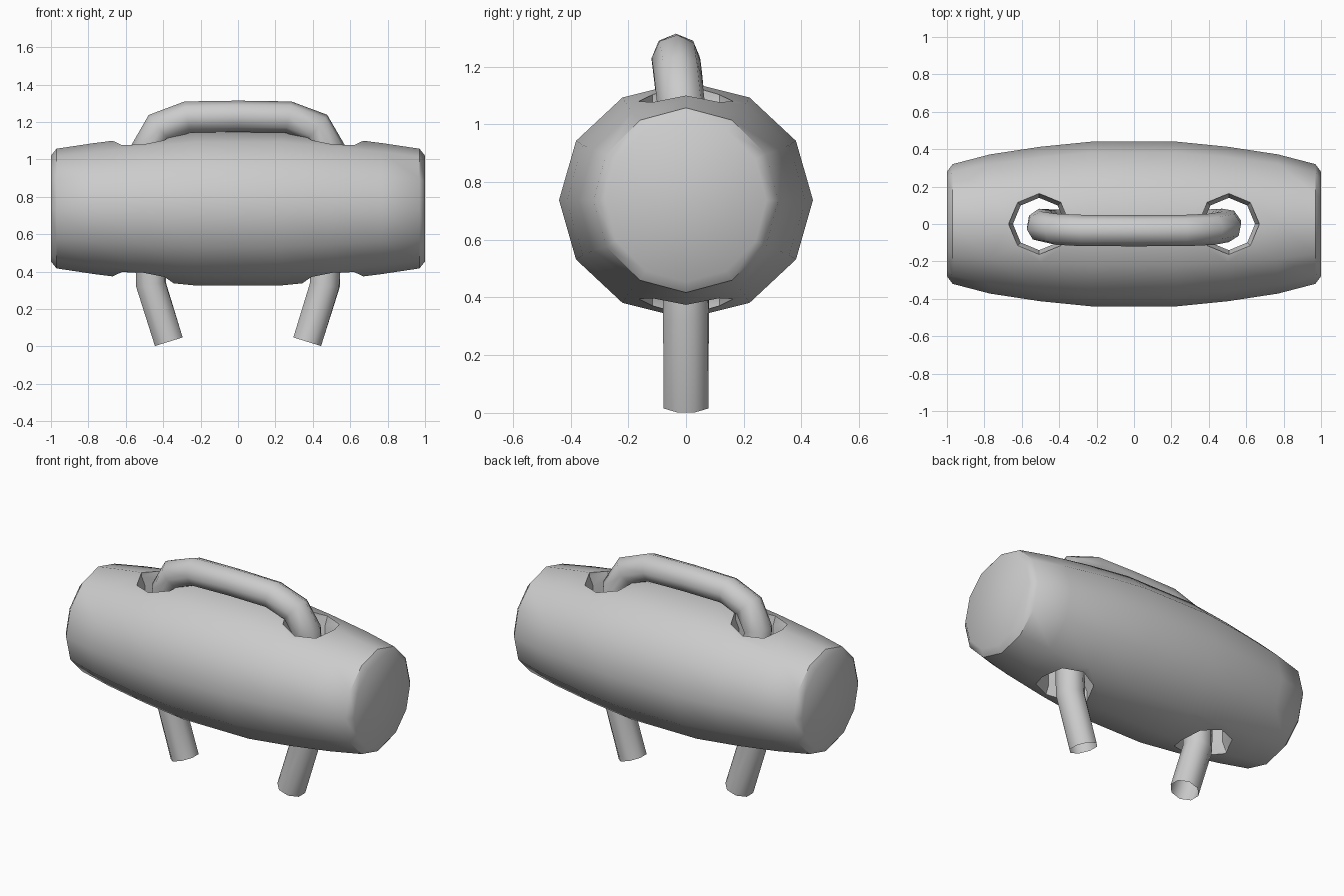
import bpy, bmesh
from math import sin, cos, pi, radians
from mathutils import Vector

if "Cube" in bpy.data.objects:
    bpy.data.objects.remove(bpy.data.objects["Cube"])

CZ = 0.737  # barrel axis height


def make_object(name, rings, caps=True):
    """Skin a list of equal-length vertex rings."""
    bm = bmesh.new()
    loops = [[bm.verts.new(p) for p in ring] for ring in rings]
    n = len(loops[0])
    for a, b in zip(loops, loops[1:]):
        for i in range(n):
            j = (i + 1) % n
            bm.faces.new((a[i], a[j], b[j], b[i]))
    if caps:
        bm.faces.new(loops[0][::-1])
        bm.faces.new(loops[-1])
        bmesh.ops.recalc_face_normals(bm, faces=bm.faces)
    mesh = bpy.data.meshes.new(name)
    bm.to_mesh(mesh)
    bm.free()
    obj = bpy.data.objects.new(name, mesh)
    bpy.context.collection.objects.link(obj)
    return obj


def activate(obj):
    bpy.ops.object.select_all(action='DESELECT')
    obj.select_set(True)
    bpy.context.view_layer.objects.active = obj


def smooth(obj, degrees):
    activate(obj)
    bpy.ops.object.shade_smooth_by_angle(angle=radians(degrees))


# Barrel body: 12-sided rings (x, y radius, z radius), mirrored about x = 0
half = [(1.0, 0.279, 0.283), (0.97, 0.32, 0.32), (0.77, 0.372, 0.35),
        (0.5, 0.413, 0.384), (0.23, 0.44, 0.411)]
profile = [(-x, a, b) for x, a, b in half] + half[::-1]
barrel = make_object("toggle_barrel", [
    [(x, a * cos(i * pi / 6), CZ + b * sin(i * pi / 6)) for i in range(12)]
    for x, a, b in profile])

# Octagonal through-holes with a flared rim at both mouths
hole = [(-0.6, 0.163), (-0.34, 0.163), (-0.29, 0.14),
        (0.29, 0.14), (0.34, 0.163), (0.6, 0.163)]
for s in (-1, 1):
    cutter = make_object("hole_cutter", [
        [(s * 0.507 + r * cos(i * pi / 4), r * sin(i * pi / 4), CZ + z)
         for i in range(8)] for z, r in hole])
    cutter.hide_render = True
    mod = barrel.modifiers.new("hole", 'BOOLEAN')
    mod.operation = 'DIFFERENCE'
    mod.solver = 'EXACT'
    mod.object = cutter
    activate(barrel)
    bpy.ops.object.modifier_apply(modifier=mod.name)
    bpy.data.objects.remove(cutter)
smooth(barrel, 40)

# Cord: octagonal open tube threaded through both holes
side = [(0.37, 0, 0.025), (0.465, 0, 0.33), (0.468, 0, 0.45), (0.49, 0, 0.93),
        (0.49, -0.015, 1.05), (0.42, -0.028, 1.17), (0.27, -0.035, 1.226)]
path = [Vector((-x, y, z)) for x, y, z in side] + [Vector((0, -0.035, 1.23))]
path += [Vector(p) for p in side[::-1]]
R, last = 0.084, len(path) - 1
rings = []
for k, p in enumerate(path):
    d_in = (p - path[max(k - 1, 0)]).normalized() if k else (path[1] - p).normalized()
    d_out = (path[k + 1] - p).normalized() if k < last else d_in
    t = (d_in + d_out).normalized()
    u = (Vector((0, 1, 0)) - t * t.y).normalized()
    v = t.cross(u) / t.dot(d_in)          # mitred at bends
    mid = last / 2
    twist = pi / 8 * abs(k - mid) / mid
    twist *= 1 if k < mid else -1
    rings.append([p + R * (cos(a) * u + sin(a) * v)
                  for a in (twist + i * pi / 4 for i in range(8))])
cord = make_object("cord_loop", rings, caps=False)
bm = bmesh.new()
bm.from_mesh(cord.data)
bmesh.ops.recalc_face_normals(bm, faces=bm.faces)
bm.to_mesh(cord.data)
bm.free()
smooth(cord, 60)
